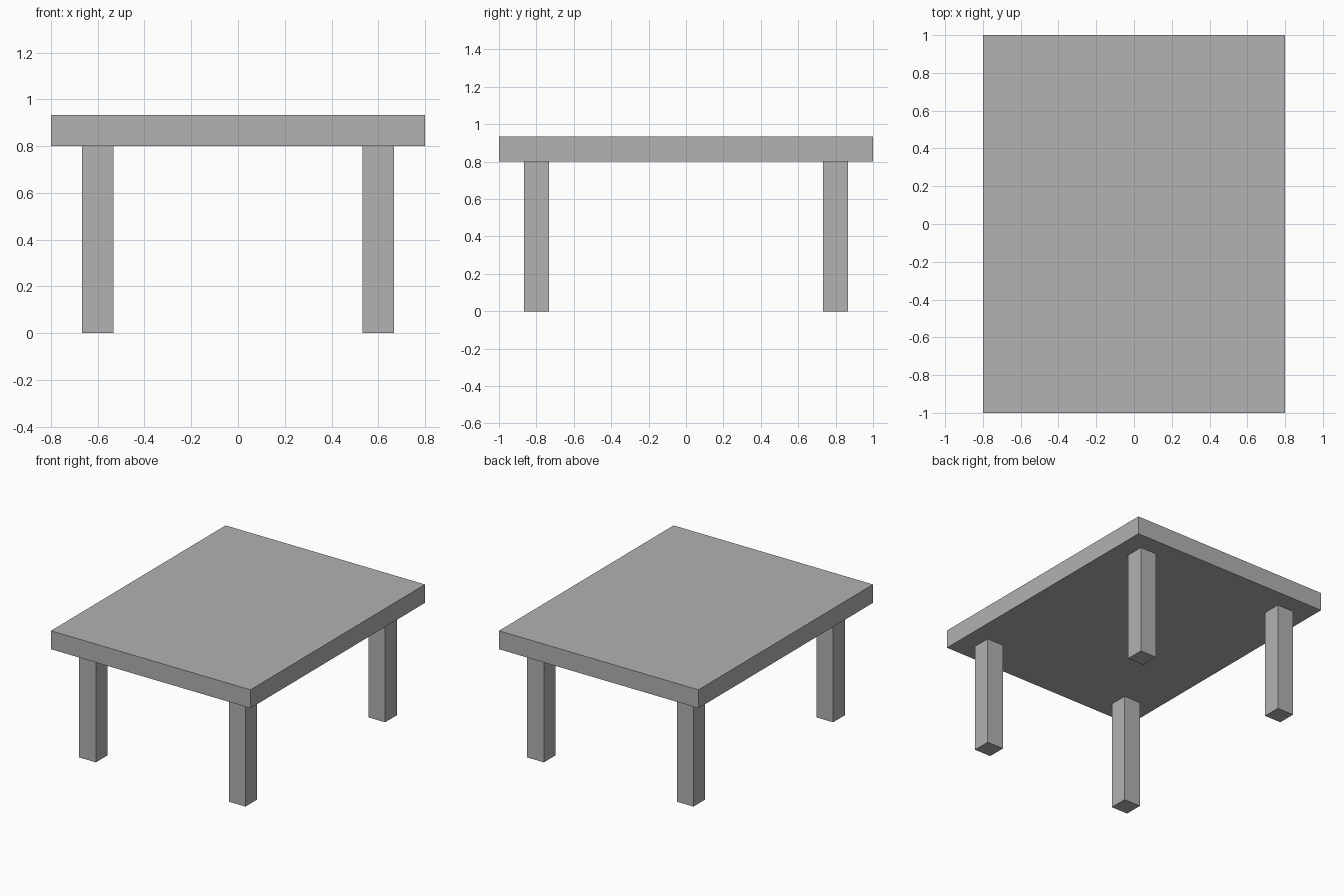
import bpy

# Remove the default cube
cube = bpy.data.objects.get("Cube")
if cube:
    bpy.data.objects.remove(cube, do_unlink=True)

# Single plain grey
GREY = (0.445, 0.445, 0.445, 1)
grey = bpy.data.materials.new("plain grey")
grey.use_nodes = True
grey.diffuse_color = GREY
shader = next(n for n in grey.node_tree.nodes if n.type == "BSDF_PRINCIPLED")
shader.inputs["Base Color"].default_value = GREY


def box(name, size, center):
    """Add a box with its size baked into the mesh."""
    bpy.ops.mesh.primitive_cube_add(size=1, location=center)
    obj = bpy.context.object
    obj.name = name
    obj.scale = size
    bpy.ops.object.transform_apply(location=False, rotation=False, scale=True)
    obj.data.materials.append(grey)
    return obj


LEG_HEIGHT = 0.8
THICK = 2 / 15  # slab thickness and leg width

# Table top
box("table_top", (1.6, 2, THICK), (0, 0, LEG_HEIGHT + THICK / 2))

# Four square legs, inset from the corners
for end, y in (("front", -0.8), ("back", 0.8)):
    for side, x in (("left", 0.6), ("right", -0.6)):
        box(f"{end}_{side}_leg", (THICK, THICK, LEG_HEIGHT), (x, y, LEG_HEIGHT / 2))
